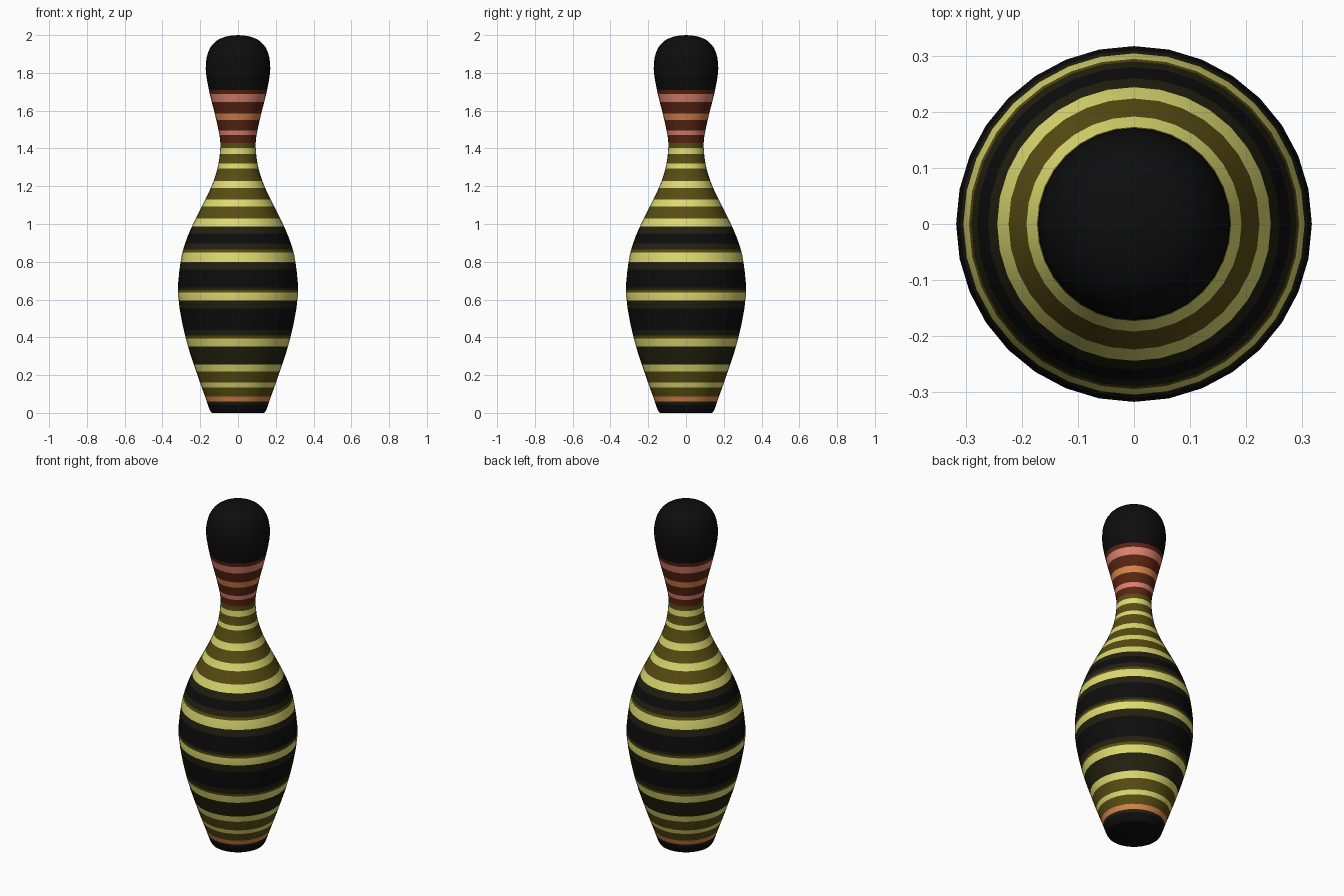
import bpy, bmesh, math

cube = bpy.data.objects.get("Cube")
if cube:
    bpy.data.objects.remove(cube)

SIDES = 32

COLOURS = {
    "black": (0.004, 0.004, 0.004),
    "dark olive": (0.016, 0.015, 0.005),
    "olive": (0.098, 0.073, 0.006),
    "yellow": (0.72, 0.70, 0.16),
    "red brown": (0.10, 0.018, 0.006),
    "pink": (0.72, 0.22, 0.16),
    "orange": (0.68, 0.23, 0.07),
}
NAMES = list(COLOURS)

# Outline: radius and height, from base to crown
OUTLINE = [(0.135, 0), (0.148, 0.012), (0.172, 0.08), (0.215, 0.2), (0.278, 0.4),
           (0.317, 0.62), (0.304, 0.8), (0.279, 0.9), (0.238, 1.0), (0.188, 1.1),
           (0.14, 1.2), (0.107, 1.3), (0.094, 1.4), (0.098, 1.47), (0.122, 1.58),
           (0.152, 1.7), (0.171, 1.82), (0.158, 1.91), (0.118, 1.967), (0.06, 1.993), (0, 2.0)]

# Painted bands: colour and upper edge, from base to crown
BANDS = [("black", 0.045), ("dark olive", 0.06), ("orange", 0.087), ("olive", 0.135),
         ("yellow", 0.16), ("olive", 0.22), ("yellow", 0.257), ("dark olive", 0.352),
         ("yellow", 0.395), ("olive", 0.41), ("dark olive", 0.44), ("black", 0.553),
         ("dark olive", 0.595), ("yellow", 0.637), ("olive", 0.65), ("dark olive", 0.665),
         ("black", 0.76), ("dark olive", 0.80), ("yellow", 0.85), ("olive", 0.866),
         ("dark olive", 0.898), ("black", 0.95), ("dark olive", 0.987), ("yellow", 1.03),
         ("olive", 1.093), ("yellow", 1.13), ("olive", 1.19), ("yellow", 1.227),
         ("olive", 1.295), ("yellow", 1.32), ("olive", 1.37), ("yellow", 1.402),
         ("olive", 1.43), ("red brown", 1.47), ("pink", 1.496), ("red brown", 1.55),
         ("orange", 1.585), ("red brown", 1.645), ("pink", 1.687), ("red brown", 1.71),
         ("black", 2.1)]


def material(name):
    mat = bpy.data.materials.new(name)
    mat.use_nodes = True
    rgba = (*COLOURS[name], 1)
    mat.diffuse_color = rgba
    mat.node_tree.nodes["Principled BSDF"].inputs["Base Color"].default_value = rgba
    return mat


def smooth_outline(pts, steps=3):
    """Catmull-Rom curve through the outline points."""
    out = []
    for i in range(len(pts) - 1):
        a, b = pts[max(i - 1, 0)], pts[i]
        c, d = pts[i + 1], pts[min(i + 2, len(pts) - 1)]
        for s in range(steps):
            t = s / steps
            out.append(tuple(
                b[k] + 0.5 * t * (c[k] - a[k]
                + t * (2 * a[k] - 5 * b[k] + 4 * c[k] - d[k]
                + t * (3 * (b[k] - c[k]) + d[k] - a[k]))) for k in (0, 1)))
    return out + [pts[-1]]


def radius_at(curve, z):
    for (r0, z0), (r1, z1) in zip(curve, curve[1:]):
        if z0 <= z <= z1:
            return r0 + (r1 - r0) * (z - z0) / (z1 - z0)


# Rings: smooth outline with an exact ring at every band edge
curve = smooth_outline(OUTLINE)
edges = [top for _, top in BANDS[:-1]]
rings = [p for p in curve if min(abs(p[1] - e) for e in edges) > 0.008]
rings += [(radius_at(curve, e), e) for e in edges]
rings.sort(key=lambda p: p[1])
rings.pop()

# Turned body
bm = bmesh.new()
loops = []
for r, z in rings:
    angles = [2 * math.pi * i / SIDES for i in range(SIDES)]
    loops.append([bm.verts.new((r * math.cos(a), r * math.sin(a), z)) for a in angles])
crown = bm.verts.new((0, 0, OUTLINE[-1][1]))
bm.faces.new(loops[0][::-1])
for i in range(SIDES):
    j = (i + 1) % SIDES
    for low, high in zip(loops, loops[1:]):
        bm.faces.new((low[i], low[j], high[j], high[i]))
    bm.faces.new((loops[-1][i], loops[-1][j], crown))

# Paint each face by the band its height falls in
for face in bm.faces:
    z = face.calc_center_median().z
    face.material_index = NAMES.index(next(n for n, top in BANDS if z < top))

mesh = bpy.data.meshes.new("pin_body")
bm.to_mesh(mesh)
bm.free()
for name in NAMES:
    mesh.materials.append(material(name))
body = bpy.data.objects.new("pin_body", mesh)
bpy.context.collection.objects.link(body)
bpy.context.view_layer.objects.active = body
body.select_set(True)
bpy.ops.object.shade_smooth_by_angle(angle=math.radians(40))
